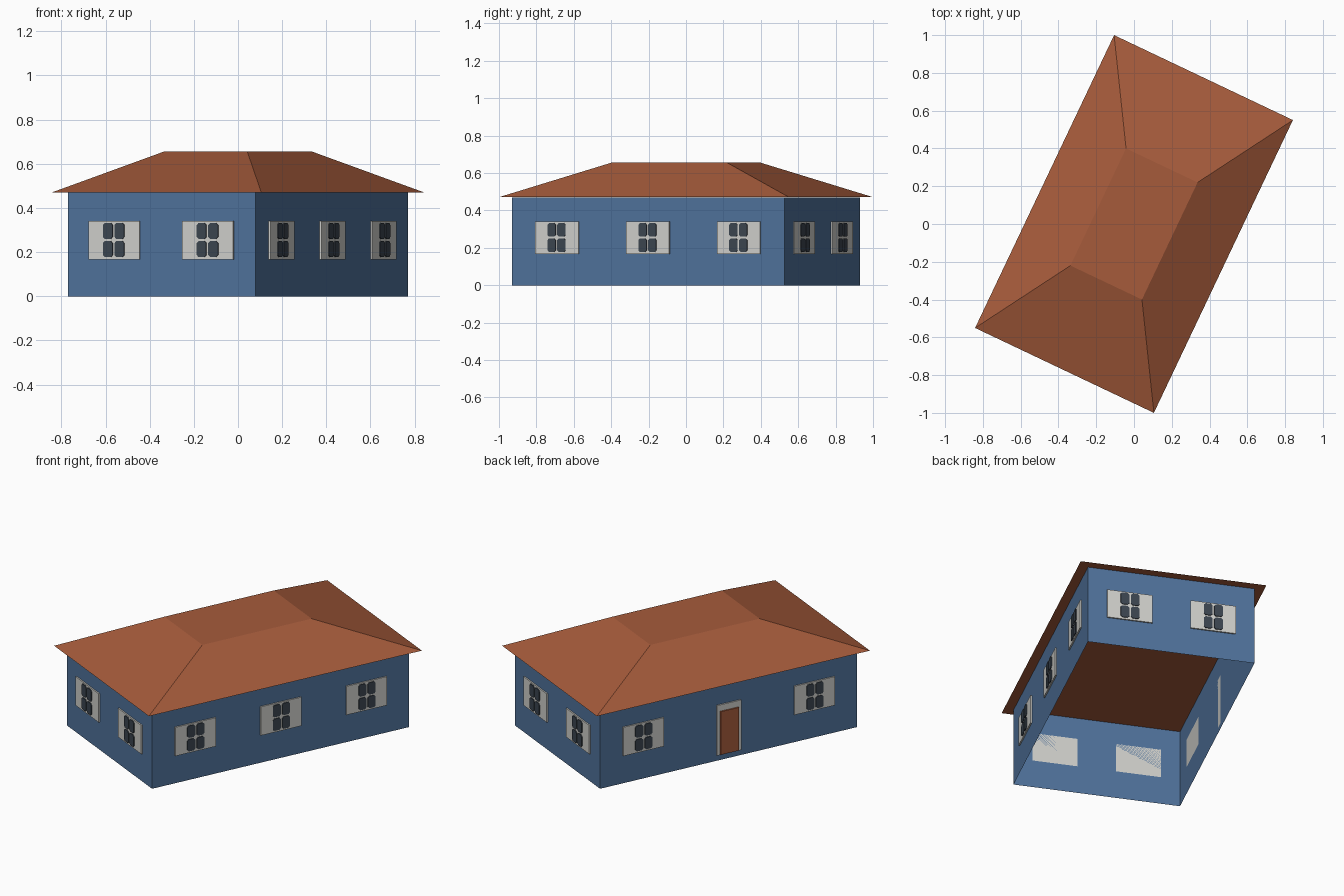
import bpy, bmesh, math
from mathutils import Matrix, Vector

if "Cube" in bpy.data.objects:
    bpy.data.objects.remove(bpy.data.objects["Cube"], do_unlink=True)

TURN = math.radians(-25.4)          # the house stands turned on its plot
WALL_X, WALL_Y, WALL_TOP = 0.47, 0.807, 0.47
ROOF_X, ROOF_Y, ROOF_TOP = 0.524, 0.858, 0.655


def material(name, rgb):
    m = bpy.data.materials.new(name)
    m.use_nodes = True
    color = (*rgb, 1)
    m.diffuse_color = color
    m.node_tree.nodes["Principled BSDF"].inputs["Base Color"].default_value = color
    return m


blue = material("wall blue", (0.08, 0.17, 0.33))
rust = material("rust brown", (0.38, 0.105, 0.044))
white = material("frame off white", (0.63, 0.63, 0.60))
slate = material("glass slate", (0.045, 0.06, 0.08))


def build(name, bm, mat, matrix):
    bmesh.ops.recalc_face_normals(bm, faces=bm.faces)
    mesh = bpy.data.meshes.new(name)
    bm.to_mesh(mesh)
    bm.free()
    mesh.materials.append(mat)
    obj = bpy.data.objects.new(name, mesh)
    obj.matrix_world = matrix
    bpy.context.collection.objects.link(obj)
    return obj


def frustum(bottom, top, z0, z1):
    """Box whose top rectangle may be smaller than its bottom one."""
    bm = bmesh.new()
    bmesh.ops.create_cube(bm, size=2)
    for v in bm.verts:
        hx, hy = top if v.co.z > 0 else bottom
        v.co = Vector((v.co.x * hx, v.co.y * hy, z1 if v.co.z > 0 else z0))
    return bm


def plate(bm, cx, cz, w, h, y0, y1, cut=0.0):
    """Upright plate facing -y, from depth y0 out to y1, with clipped corners."""
    pts = []
    for sx, sz in ((-1, -1), (1, -1), (1, 1), (-1, 1)):
        x, z = sx * w / 2, sz * h / 2
        if cut:
            pair = [(x, z - sz * cut), (x - sx * cut, z)]
            pts += pair if sx * sz > 0 else pair[::-1]
        else:
            pts.append((x, z))
    if cut:
        pts.sort(key=lambda p: math.atan2(p[1], p[0]))
    face = bm.faces.new([bm.verts.new((cx + x, -y0, cz + z)) for x, z in pts])
    out = bmesh.ops.extrude_face_region(bm, geom=[face])["geom"]
    moved = [g for g in out if isinstance(g, bmesh.types.BMVert)]
    bmesh.ops.translate(bm, verts=moved, vec=(0, y0 - y1, 0))


def on_wall(side, offset):
    """Frame for an opening on one of the four walls, counted from the front."""
    depth = WALL_Y if side % 2 == 0 else WALL_X
    return (Matrix.Rotation(TURN + side * math.pi / 2, 4, "Z")
            @ Matrix.Translation((offset, -depth, 0)))


def window(name, side, offset):
    place = on_wall(side, offset)
    bm = bmesh.new()
    plate(bm, 0, 0.254, 0.255, 0.173, 0, 0.008)
    build(name + "_frame", bm, white, place)
    bm = bmesh.new()
    for sx in (-1, 1):
        for sz in (-1, 1):
            plate(bm, sx * 0.029, 0.255 + sz * 0.041, 0.048, 0.072, 0.008, 0.013, 0.009)
    build(name + "_panes", bm, slate, place)


turned = Matrix.Rotation(TURN, 4, "Z")

# Walls: a shell open at the bottom and under the roof
bm = frustum((WALL_X, WALL_Y), (WALL_X, WALL_Y), 0, WALL_TOP)
bm.normal_update()
bmesh.ops.delete(bm, geom=[f for f in bm.faces if abs(f.normal.z) > 0.5],
                 context="FACES_ONLY")
build("walls", bm, blue, turned)

# Hipped roof with a flat top and wide eaves
build("roof", frustum((ROOF_X, ROOF_Y), (ROOF_X * 0.4, ROOF_Y * 0.4), WALL_TOP + 0.001, ROOF_TOP),
      rust, turned)

# Windows on the short walls
for side, label in ((0, "front"), (2, "back")):
    for i, s in enumerate((-1, 1)):
        window(f"{label}_window_{i + 1}", side, s * WALL_X / 2)

# Windows on the long walls, the middle bay on one side being the door
for side, label, bays in ((1, "left", (-1, 0, 1)), (3, "right", (-1, 1))):
    for i, s in enumerate(bays):
        window(f"{label}_window_{i + 1}", side, s * WALL_Y * 2 / 3)

# Door
bm = bmesh.new()
plate(bm, 0, 0.185, 0.152, 0.302, 0, 0.008)
build("door_frame", bm, white, on_wall(3, 0))
bm = bmesh.new()
plate(bm, 0, 0.168, 0.114, 0.26, 0.008, 0.016)
build("door", bm, rust, on_wall(3, 0))
